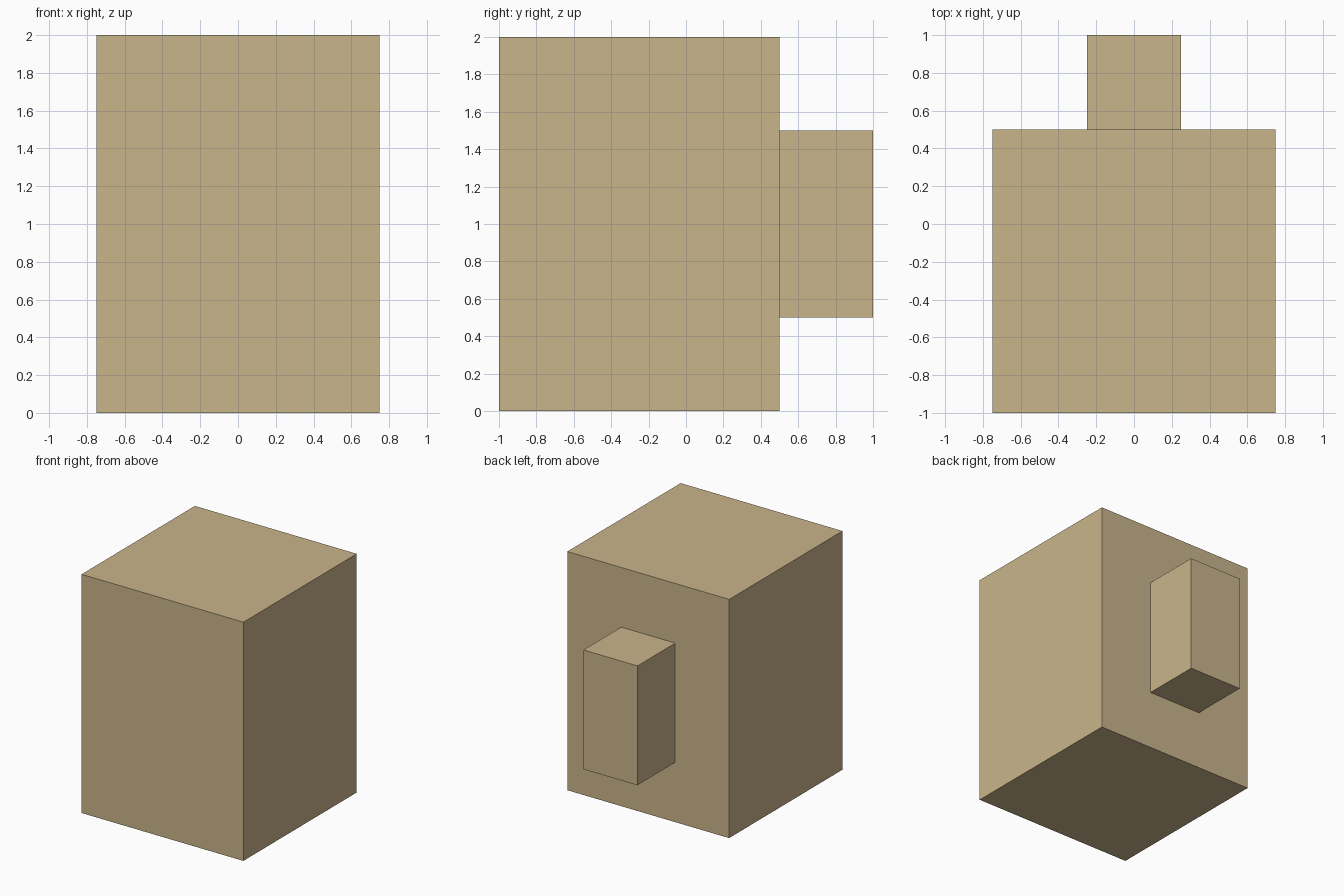
import bpy

if "Cube" in bpy.data.objects:
    bpy.data.objects.remove(bpy.data.objects["Cube"])

# Single tan colour
tan = bpy.data.materials.new("tan")
tan.diffuse_color = (0.591, 0.462, 0.258, 1.0)
tan.use_nodes = True
tan.node_tree.nodes["Principled BSDF"].inputs["Base Color"].default_value = tan.diffuse_color


def box(name, lo, hi):
    """Axis-aligned box between two corners."""
    bpy.ops.mesh.primitive_cube_add(size=1)
    ob = bpy.context.object
    ob.name = name
    for v in ob.data.vertices:
        v.co = [(a + b) / 2 + c * (b - a) for a, b, c in zip(lo, hi, v.co)]
    ob.data.materials.append(tan)
    return ob


# Large main block
box("main_block", (-0.75, -1.0, 0.0), (0.75, 0.5, 2.0))

# Smaller block attached to the back face
box("back_block", (-0.25, 0.5, 0.5), (0.25, 1.0, 1.5))
